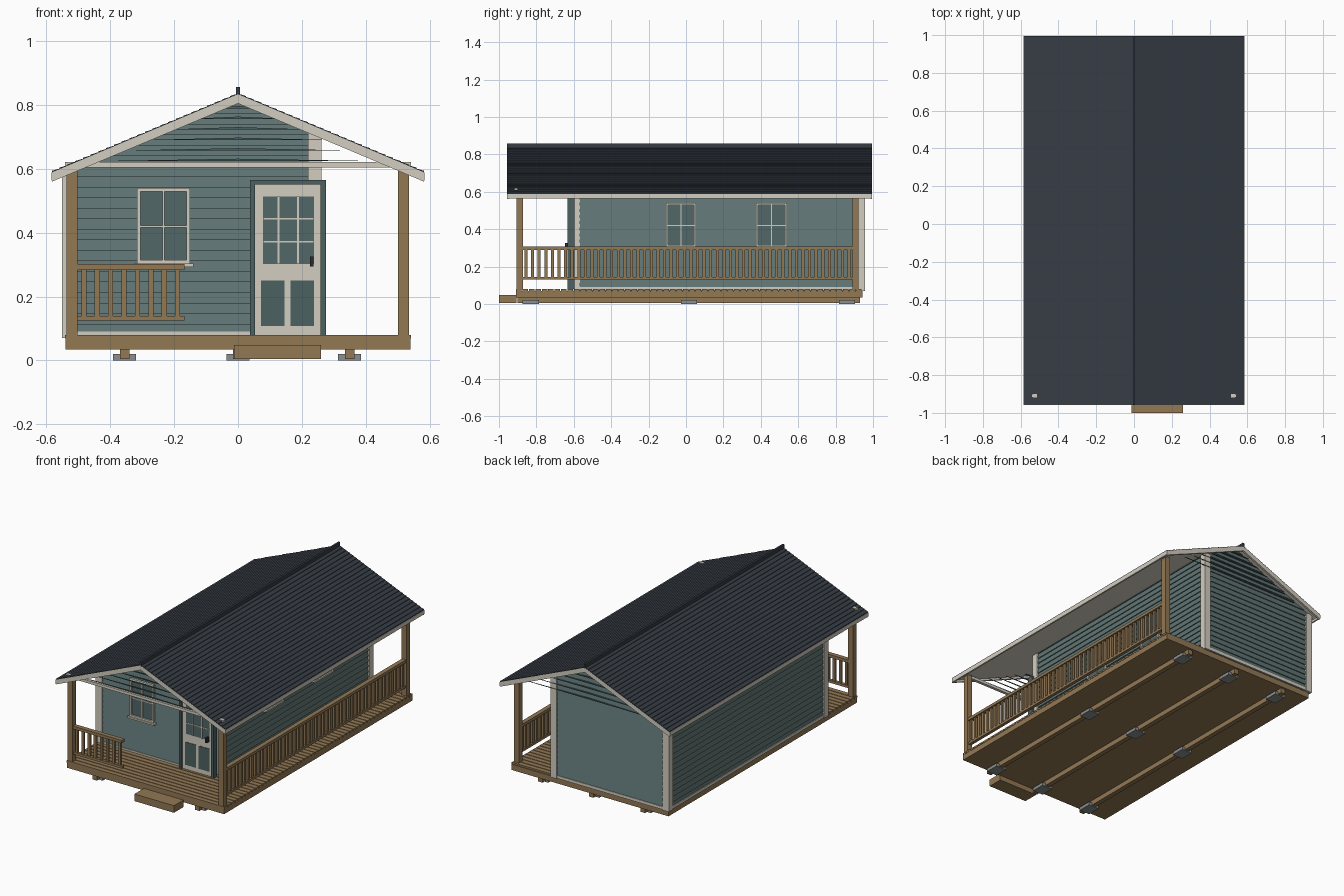
import bpy, bmesh
from mathutils import Vector

if "Cube" in bpy.data.objects:
    bpy.data.objects.remove(bpy.data.objects["Cube"])


def mat(name, r, g, b):
    m = bpy.data.materials.new(name)
    lin = [((c / 255 + 0.055) / 1.055) ** 2.4 for c in (r, g, b)]
    m.diffuse_color = (*lin, 1)
    m.use_nodes = True
    m.node_tree.nodes["Principled BSDF"].inputs["Base Color"].default_value = m.diffuse_color
    return m


WOOD = mat("wood", 146, 120, 84)
CREAM = mat("cream trim", 212, 206, 193)
TEAL = mat("teal siding", 96, 117, 116)
DARK_TEAL = mat("dark teal frame", 76, 97, 97)
GLASS = mat("window glass", 82, 103, 105)
ROOF = mat("dark roofing", 54, 60, 68)
STONE = mat("grey concrete", 140, 142, 142)
BLACK = mat("dark metal", 42, 44, 50)


def finish(bm, name, m):
    bmesh.ops.recalc_face_normals(bm, faces=bm.faces)
    me = bpy.data.meshes.new(name)
    bm.to_mesh(me)
    bm.free()
    me.materials.append(m)
    ob = bpy.data.objects.new(name, me)
    bpy.context.collection.objects.link(ob)
    return ob


def boxes(name, m, *items):
    """One object from boxes given as (x0, x1, y0, y1, z0, z1)."""
    bm = bmesh.new()
    for x0, x1, y0, y1, z0, z1 in items:
        vs = bmesh.ops.create_cube(bm, size=1)["verts"]
        for v in vs:
            v.co = Vector(((x0 + x1) / 2 + v.co.x * (x1 - x0),
                           (y0 + y1) / 2 + v.co.y * (y1 - y0),
                           (z0 + z1) / 2 + v.co.z * (z1 - z0)))
    return finish(bm, name, m)


def prism(bm, pts, axis, a, b):
    """Extrude a (horizontal, z) profile along x or y from a to b."""
    def place(p, t):
        return (p[0], t, p[1]) if axis == "y" else (t, p[0], p[1])
    lo = bm.faces.new([bm.verts.new(place(p, a)) for p in pts])
    ext = bmesh.ops.extrude_face_region(bm, geom=[lo], use_keep_orig=True)["geom"]
    d = Vector((0, b - a, 0)) if axis == "y" else Vector((b - a, 0, 0))
    bmesh.ops.translate(bm, vec=d, verts=[g for g in ext if isinstance(g, bmesh.types.BMVert)])


def prisms(name, m, *items):
    bm = bmesh.new()
    for it in items:
        prism(bm, *it)
    return finish(bm, name, m)


# main measures
RIDGE, SLOPE, EAVE = 0.833, 0.42, 0.583
WX0, WX1, WY0, WY1 = -0.54, 0.25, -0.597, 0.945
FLOOR = 0.08


def roof_z(x):
    return RIDGE - SLOPE * abs(x)


# foundation: pads, skids, rim frame, deck boards, step
boxes("concrete_pads", STONE, *[(x - .036, x + .036, y - .043, y + .043, 0, .02)
      for x in (-.355, 0, .35) for y in (-.83, .015, .86)])
boxes("skids", WOOD, *[(x - .015, x + .015, -.9, .93, .005, .037) for x in (-.355, 0, .35)])
boxes("deck_frame", WOOD, (-.54, .54, -.908, .943, .035, .07))
N = 54
P = (.943 + .908) / N
boxes("deck_boards", WOOD, *[(-.542, .542, -.908 + i * P, -.908 + i * P + P - .005, .068, FLOOR)
      for i in range(N)])
boxes("front_step", WOOD, (-.012, .26, -1, -.905, .004, .048))

# house core with gable top
core = [(WX0, .07), (WX1, .07), (WX1, roof_z(WX1) - .01), (0, RIDGE - .01), (WX0, roof_z(WX0) - .01)]
prisms("house_walls", TEAL, (core, "y", WY0, WY1))


# lap siding: sawtooth profile, trimmed to the roof slope
def siding(name, axis, base, out, a, b, top):
    pts, z = [], FLOOR
    while z < top:
        pts += [(base + out * .007, z), (base + out * .001, min(z + .033, top))]
        z += .033
    pts += [(base - out * .005, top), (base - out * .005, FLOOR)]
    bm = bmesh.new()
    prism(bm, pts, axis, a, b)
    for s in (-1, 1):
        bmesh.ops.bisect_plane(bm, geom=bm.verts[:] + bm.edges[:] + bm.faces[:],
                               plane_co=(0, 0, RIDGE - .008), plane_no=(s * SLOPE, 0, 1), clear_outer=True)
    finish(bm, name, TEAL)


siding("left_siding", "y", WX0, -1, WY0, WY1, roof_z(WX0) - .01)
siding("right_siding", "y", WX1, 1, WY0, WY1, roof_z(WX1) - .01)
siding("front_siding", "x", WY0, -1, WX0, WX1, RIDGE)
siding("back_siding", "x", WY1, 1, WX0, WX1, RIDGE)

# thin tapered gable slats at both ends
slats = []
for i in range(6):
    z = .628 + i * .033
    w = (RIDGE - z) / SLOPE * .85
    for y in (-.912, .954):
        slats.append(([(-w, z - .003), (0, z - .003), (w, z - .003), (0, z + .004)], "y", y, y + .006))
prisms("gable_slats", DARK_TEAL, *slats)

# corner boards and base boards
T, W = .012, .03
corners = []
for x, sx in ((WX0, -1), (WX1, 1)):
    for y, sy in ((WY0, -1), (WY1, 1)):
        xs = sorted((x - sx * W, x + sx * T))
        ys = sorted((y - sy * W, y + sy * T))
        corners.append((*xs, *ys, .07, roof_z(x + sx * T) - .008))
boxes("corner_boards", CREAM, *corners)
boxes("base_boards", CREAM, (WX0 - .009, WX1 + .009, WY0 - .009, WY1 + .009, .072, .09))

# roof: deck, shingle courses, rake boards, fascia, ridge cap
Y0, Y1 = -.957, .995


def chevron(top, bottom):
    return [(-EAVE, roof_z(EAVE) + top), (0, RIDGE + top), (EAVE, roof_z(EAVE) + top),
            (EAVE, roof_z(EAVE) + bottom), (0, RIDGE + bottom), (-EAVE, roof_z(EAVE) + bottom)]


prisms("roof_deck", CREAM, (chevron(0, -.014), "y", Y0 + .003, Y1 - .003))
prisms("rake_boards", CREAM, (chevron(.001, -.028), "y", Y0, Y0 + .012),
       (chevron(.001, -.028), "y", Y1 - .012, Y1))
boxes("eave_fascia", CREAM, *[(*sorted((s * .575, s * .585)), Y0, Y1, .564, .589) for s in (-1, 1)])
C = 24
half = []
for i in range(C):
    x0, x1 = EAVE * i / C, EAVE * (i + 1) / C
    half += [(x0, roof_z(x0) + .003), (x1, roof_z(x1) + .006)]
under = [(EAVE, roof_z(EAVE) - .001), (0, RIDGE - .001)]
prisms("roof_shingles", ROOF, *[([(s * x, z) for x, z in half + under], "y", Y0 + .001, Y1 - .001)
       for s in (-1, 1)])
boxes("ridge_cap", ROOF, (-.006, .006, Y0, Y1, .826, .857))

# porch posts and front beam
boxes("porch_posts", WOOD, *[(x - .017, x + .017, y - .017, y + .017, FLOOR - .005, h)
      for x, y, h in ((-.52, -.889, .602), (.519, -.889, .602), (.519, .906, .602))])
boxes("front_beam", CREAM, (-.542, .542, -.918, -.9, .604, .621))


# railings
def railing(name, along_x, fixed, a, b, z0, z1, n):
    def seg(u0, u1, half, lo, hi):
        if along_x:
            return (u0, u1, fixed - half, fixed + half, lo, hi)
        return (fixed - half, fixed + half, u0, u1, lo, hi)
    parts = [seg(a, b, .014, z1 - .018, z1), seg(a, b, .01, z0, z0 + .015)]
    step = (b - a) / n
    parts += [seg(a + (i + .5) * step - .008, a + (i + .5) * step + .008, .007, z0 + .01, z1 - .01)
              for i in range(n)]
    boxes(name, WOOD, *parts)


railing("front_railing", True, -.889, -.504, -.168, .125, .302, 8)
railing("side_railing", False, .519, -.873, .89, .13, .306, 50)


# windows: u runs along the wall, d is depth outward
def on_front(u0, u1, d0, d1, z0, z1):
    return (u0, u1, WY0 - d1, WY0 - d0, z0, z1)


def on_right(u0, u1, d0, d1, z0, z1):
    return (WX1 + d0, WX1 + d1, u0, u1, z0, z1)


def window(name, put, u0, u1, z0=.303, z1=.54):
    c, zc, t = (u0 + u1) / 2, .42, .011
    boxes(name + "_glass", GLASS, put(u0, u1, 0, .009, z0, z1))
    boxes(name + "_frame", CREAM,
          put(u0, u0 + t, 0, .018, z0, z1), put(u1 - t, u1, 0, .018, z0, z1),
          put(u0, u1, 0, .018, z1 - t, z1), put(u0, u1, 0, .018, z0, z0 + t),
          put(c - .003, c + .003, 0, .014, z0, z1), put(u0, u1, 0, .014, zc - .003, zc + .003),
          put(u0 - .01, u1 + .01, 0, .026, z0 - .01, z0))


window("front_window", on_front, -.316, -.15)
window("side_window_1", on_right, -.107, .053)
window("side_window_2", on_right, .374, .54)

# door with frame, glazing bars, lower panels and handle
F = on_front
boxes("door_frame", DARK_TEAL, F(.038, .053, 0, .037, FLOOR, .565), F(.259, .275, 0, .037, FLOOR, .565),
      F(.038, .275, 0, .037, .552, .565))
boxes("door_leaf", CREAM, F(.053, .259, 0, .022, FLOOR, .552))
boxes("door_glass", GLASS, F(.078, .238, .02, .025, .302, .513))
boxes("door_panels", DARK_TEAL, F(.072, .146, .02, .025, .108, .25), F(.165, .238, .02, .025, .108, .25))
boxes("door_bars", CREAM, *[F(x - .003, x + .003, .02, .029, .302, .513) for x in (.127, .188)],
      *[F(.078, .238, .02, .028, z - .0025, z + .0025) for z in (.372, .444)])
boxes("door_handle", BLACK, F(.225, .237, .02, .05, .295, .325))
